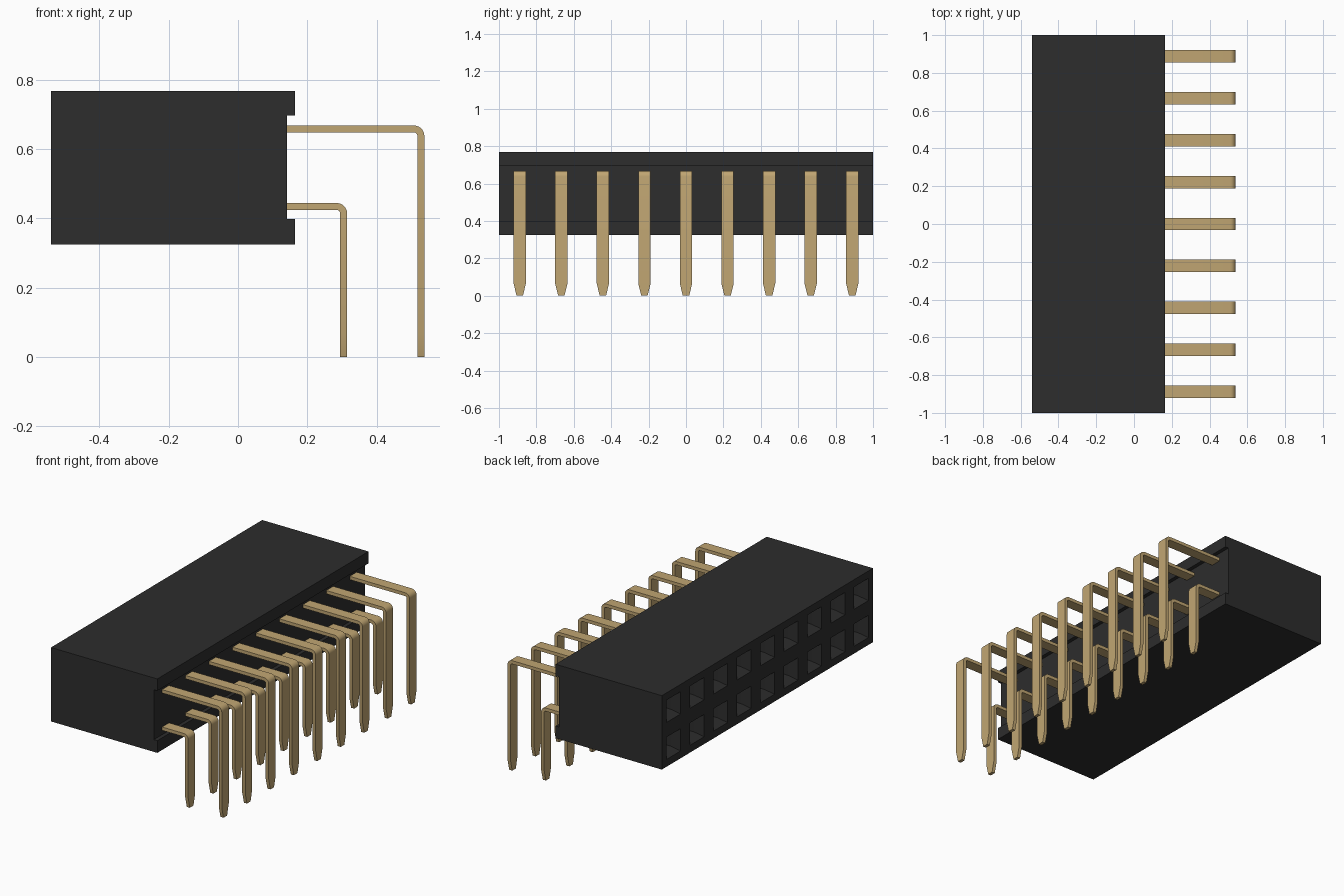
import bpy
import bmesh
from math import sin, cos, pi

cube = bpy.data.objects.get("Cube")
if cube:
    bpy.data.objects.remove(cube, do_unlink=True)


def make_material(name, color):
    mat = bpy.data.materials.new(name)
    mat.use_nodes = True
    mat.diffuse_color = color
    bsdf = next(n for n in mat.node_tree.nodes if n.type == 'BSDF_PRINCIPLED')
    bsdf.inputs["Base Color"].default_value = color
    return mat


black = make_material("black_plastic", (0.026, 0.026, 0.026, 1))
gold = make_material("gold_metal", (0.53, 0.38, 0.17, 1))

COLUMNS = 9
PITCH = 2 / COLUMNS
BOTTOM, TOP = 0.325, 0.768
MIDDLE = (BOTTOM + TOP) / 2


def sweep(bm, rings):
    """Join matching rings of points with quads and cap both ends."""
    loops = [[bm.verts.new(p) for p in ring] for ring in rings]
    for a, b in zip(loops, loops[1:]):
        for i in range(len(a)):
            j = (i + 1) % len(a)
            bm.faces.new((a[i], a[j], b[j], b[i]))
    bm.faces.new(loops[0])
    bm.faces.new(loops[-1])
    bmesh.ops.recalc_face_normals(bm, faces=bm.faces[:])


def finish(bm, name, mat):
    mesh = bpy.data.meshes.new(name)
    bm.to_mesh(mesh)
    bm.free()
    mesh.materials.append(mat)
    obj = bpy.data.objects.new(name, mesh)
    bpy.context.collection.objects.link(obj)
    return obj


# Housing: profile with a shallow rear channel, one segment per pin column
profile = [(-0.54, BOTTOM), (0.165, BOTTOM), (0.165, 0.398), (0.142, 0.398),
           (0.142, 0.697), (0.165, 0.697), (0.165, TOP), (-0.54, TOP), (-0.54, MIDDLE)]
bm = bmesh.new()
sweep(bm, [[(x, -1 + k * PITCH, z) for x, z in profile] for k in range(COLUMNS + 1)])

# Sockets: inset each cell of the mating face, then a funnel and a deep well
cells = [f for f in bm.faces if f.normal.x < -0.9]
for thickness, depth in ((0.044, 0), (0.025, -0.05), (0.0005, -0.45)):
    bmesh.ops.inset_individual(bm, faces=cells, thickness=thickness, depth=depth,
                               use_even_offset=True)
finish(bm, "housing", black)


# Pins: flat strip bent down at a right angle, with a tapered tip
def make_pin(name, y, reach, height):
    thick, inner, half, tip = 0.02, 0.01, 0.033, 0.017
    outer = inner + thick
    cx, cz = reach - outer, height - outer
    stations = [((0.13, height), (0.13, height - thick), half)]
    for k in range(7):
        a = pi / 2 * (1 - k / 6)
        stations.append(((cx + outer * cos(a), cz + outer * sin(a)),
                         (cx + inner * cos(a), cz + inner * sin(a)), half))
    for z, w in ((0.066, half), (0, tip)):
        stations.append(((reach, z), (reach - thick, z), w))
    bm = bmesh.new()
    sweep(bm, [[(o[0], y - w, o[1]), (o[0], y + w, o[1]),
                (i[0], y + w, i[1]), (i[0], y - w, i[1])] for o, i, w in stations])
    obj = finish(bm, name, gold)
    bpy.ops.object.select_all(action='DESELECT')
    obj.select_set(True)
    bpy.context.view_layer.objects.active = obj
    bpy.ops.object.shade_smooth_by_angle(angle=pi / 9)


for k in range(COLUMNS):
    y = (k - (COLUMNS - 1) / 2) * PITCH
    make_pin(f"upper_pin_{k + 1}", y, 0.538, 0.668)
    make_pin(f"lower_pin_{k + 1}", y, 0.315, 0.444)
